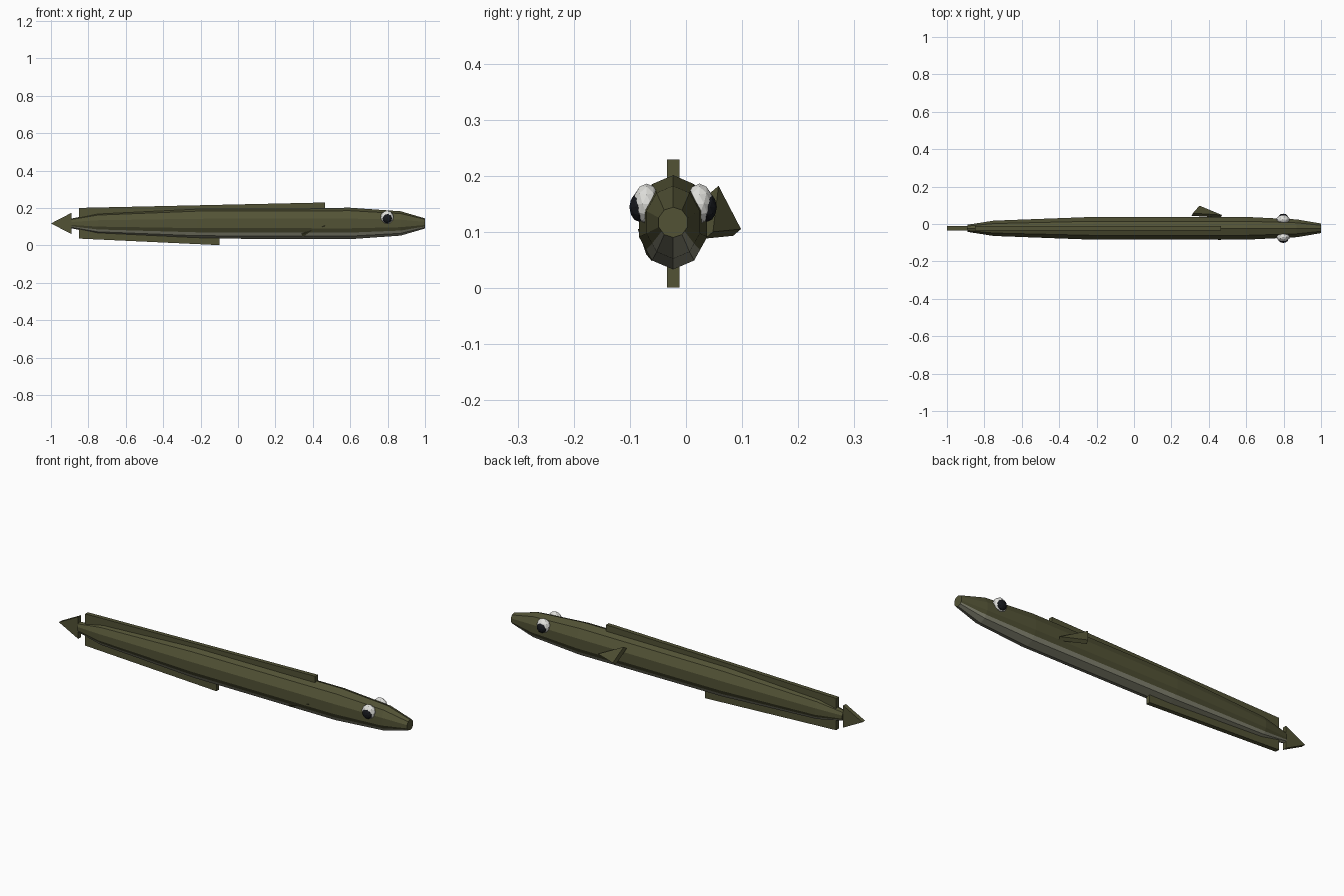
import bpy, bmesh
from math import sin, cos, radians
from mathutils import Vector

cube = bpy.data.objects.get("Cube")
if cube:
    bpy.data.objects.remove(cube)

MID_Y = -0.023   # body axis
MID_Z = 0.117


def material(name, rgb):
    m = bpy.data.materials.new(name)
    m.use_nodes = True
    m.diffuse_color = (*rgb, 1)
    m.node_tree.nodes["Principled BSDF"].inputs["Base Color"].default_value = (*rgb, 1)
    return m


OLIVE = material("olive skin", (0.085, 0.085, 0.036))
GREY = material("grey belly", (0.25, 0.25, 0.18))
WHITE = material("eye white", (0.75, 0.75, 0.72))
BLACK = material("pupil black", (0.008, 0.009, 0.012))


def finish(name, bm, *mats):
    bmesh.ops.recalc_face_normals(bm, faces=bm.faces)
    mesh = bpy.data.meshes.new(name)
    bm.to_mesh(mesh)
    bm.free()
    for m in mats:
        mesh.materials.append(m)
    obj = bpy.data.objects.new(name, mesh)
    bpy.context.collection.objects.link(obj)
    return obj


def plate(name, points, offset):
    """Flat fin: a polygon extruded by an offset."""
    bm = bmesh.new()
    face = bm.faces.new([bm.verts.new(p) for p in points])
    out = bmesh.ops.extrude_face_region(bm, geom=[face], use_keep_orig=True)
    moved = [g for g in out["geom"] if isinstance(g, bmesh.types.BMVert)]
    bmesh.ops.translate(bm, vec=offset, verts=moved)
    return finish(name, bm, OLIVE)


def upright_fin(name, outline):
    half = 0.011
    return plate(name, [(x, MID_Y - half, z) for x, z in outline], (0, 2 * half, 0))


# Body: ten-sided rings, with one extra cut per side where the belly colour starts
section = [Vector((cos(radians(a)), sin(radians(a)))) for a in range(-90, 270, 36)]
section.insert(2, section[1].lerp(section[2], 0.45))
section.insert(10, section[10].lerp(section[9], 0.45))
stations = [  # x, half width, half height
    (-0.89, 0.020, 0.026), (-0.75, 0.043, 0.055), (-0.22, 0.064, 0.081),
    (0.60, 0.064, 0.084), (0.87, 0.050, 0.065), (1.0, 0.027, 0.027)]
bm = bmesh.new()
rings = [[bm.verts.new((x, MID_Y + w * p.x, MID_Z + h * p.y)) for p in section]
         for x, w, h in stations]
count = len(section)
for a, b in zip(rings, rings[1:]):
    for i in range(count):
        j = (i + 1) % count
        face = bm.faces.new((a[i], a[j], b[j], b[i]))
        face.material_index = 1 if i < 2 or i >= count - 2 else 0
bm.faces.new(rings[0])
bm.faces.new(rings[-1])
finish("body", bm, OLIVE, GREY)

# Long upright fins and tail
upright_fin("dorsal_fin", [(-0.85, 0.13), (-0.85, 0.20), (0.465, 0.229), (0.465, 0.15)])
upright_fin("anal_fin", [(-0.85, 0.10), (-0.85, 0.036), (-0.10, 0.001), (-0.10, 0.08)])
upright_fin("tail_fin", [(-1.0, 0.117), (-0.89, 0.174), (-0.89, 0.060)])

# Side fins: one flares out, the other lies almost inside the body
plate("left_side_fin",
      [(0.47, 0.048, 0.10), (0.315, 0.058, 0.182), (0.35, 0.098, 0.105)],
      (-0.007, -0.014, -0.012))
plate("right_side_fin",
      [(0.465, -0.086, 0.105), (0.34, -0.071, 0.06), (0.33, -0.03, 0.10)],
      (0.004, 0.01, -0.012))


# Eyes: a shallow white dome with a large pupil dome set on its outer face
def dome(name, centre, radius, depth, mat):
    bm = bmesh.new()
    bmesh.ops.create_icosphere(bm, subdivisions=2, radius=radius)
    bmesh.ops.scale(bm, vec=(1, depth / radius, 1), verts=bm.verts)
    bmesh.ops.translate(bm, vec=centre, verts=bm.verts)
    finish(name, bm, mat)


for side, name in ((1, "left"), (-1, "right")):
    dome(name + "_eye", (0.797, MID_Y + side * 0.047, 0.150), 0.036, 0.025, WHITE)
    dome(name + "_pupil", (0.798, MID_Y + side * 0.061, 0.144), 0.026, 0.017, BLACK)
